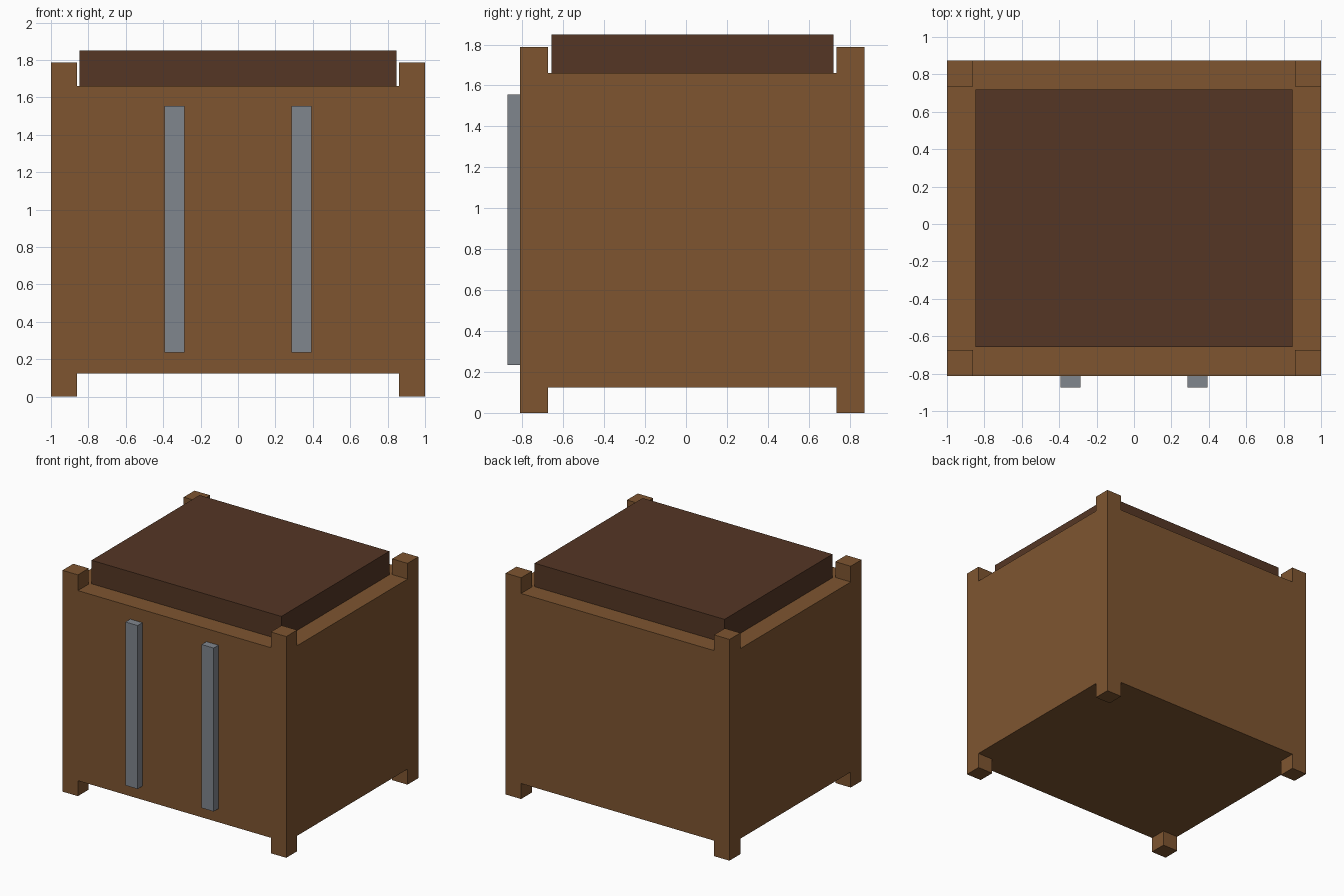
import bpy, bmesh
from mathutils import Vector

if "Cube" in bpy.data.objects:
    bpy.data.objects.remove(bpy.data.objects["Cube"])


def material(name, rgb):
    mat = bpy.data.materials.new(name)
    mat.diffuse_color = (*rgb, 1)
    mat.use_nodes = True
    mat.node_tree.nodes["Principled BSDF"].inputs["Base Color"].default_value = mat.diffuse_color
    return mat


def box_bmesh(lo, hi):
    bm = bmesh.new()
    bmesh.ops.create_cube(bm, size=1)
    lo, hi = Vector(lo), Vector(hi)
    bmesh.ops.scale(bm, vec=hi - lo, verts=bm.verts)
    bmesh.ops.translate(bm, vec=(lo + hi) / 2, verts=bm.verts)
    return bm


def add_object(name, bm, mat):
    mesh = bpy.data.meshes.new(name)
    bm.to_mesh(mesh)
    bm.free()
    mesh.materials.append(mat)
    obj = bpy.data.objects.new(name, mesh)
    bpy.context.collection.objects.link(obj)
    return obj


wood = material("wood", (0.209, 0.091, 0.030))
dark_wood = material("dark_wood", (0.091, 0.037, 0.018))
metal = material("metal", (0.216, 0.238, 0.270))

FRONT, BACK = -0.812, 0.873
BOTTOM, TOP = 0.125, 1.66
POST = 0.138

# Cabinet body: box cut along the post lines, corners extruded into posts and feet
bm = box_bmesh((-1, FRONT, BOTTOM), (1, BACK, TOP))
cuts = [((s * (1 - POST), 0, 0), (1, 0, 0)) for s in (-1, 1)]
cuts += [((0, y, 0), (0, 1, 0)) for y in (FRONT + POST, BACK - POST)]
for co, normal in cuts:
    bmesh.ops.bisect_plane(bm, geom=bm.verts[:] + bm.edges[:] + bm.faces[:],
                           plane_co=co, plane_no=normal)
bm.normal_update()
corners = [f for f in bm.faces
           if abs(f.normal.z) > 0.9 and f.calc_area() < POST * POST * 1.1]
for face in corners:
    target = 1.787 if face.normal.z > 0 else 0
    new = bmesh.ops.extrude_discrete_faces(bm, faces=[face])["faces"][0]
    for v in new.verts:
        v.co.z = target
add_object("cabinet_body", bm, wood)

# Raised lid
add_object("lid", box_bmesh((-0.848, -0.658, TOP), (0.848, 0.72, 1.85)), dark_wood)

# Pair of upright door handles on the front
for side, x in (("left", -0.34), ("right", 0.34)):
    bm = box_bmesh((x - 0.054, -0.873, 0.235), (x + 0.054, FRONT, 1.555))
    add_object(side + "_handle", bm, metal)
